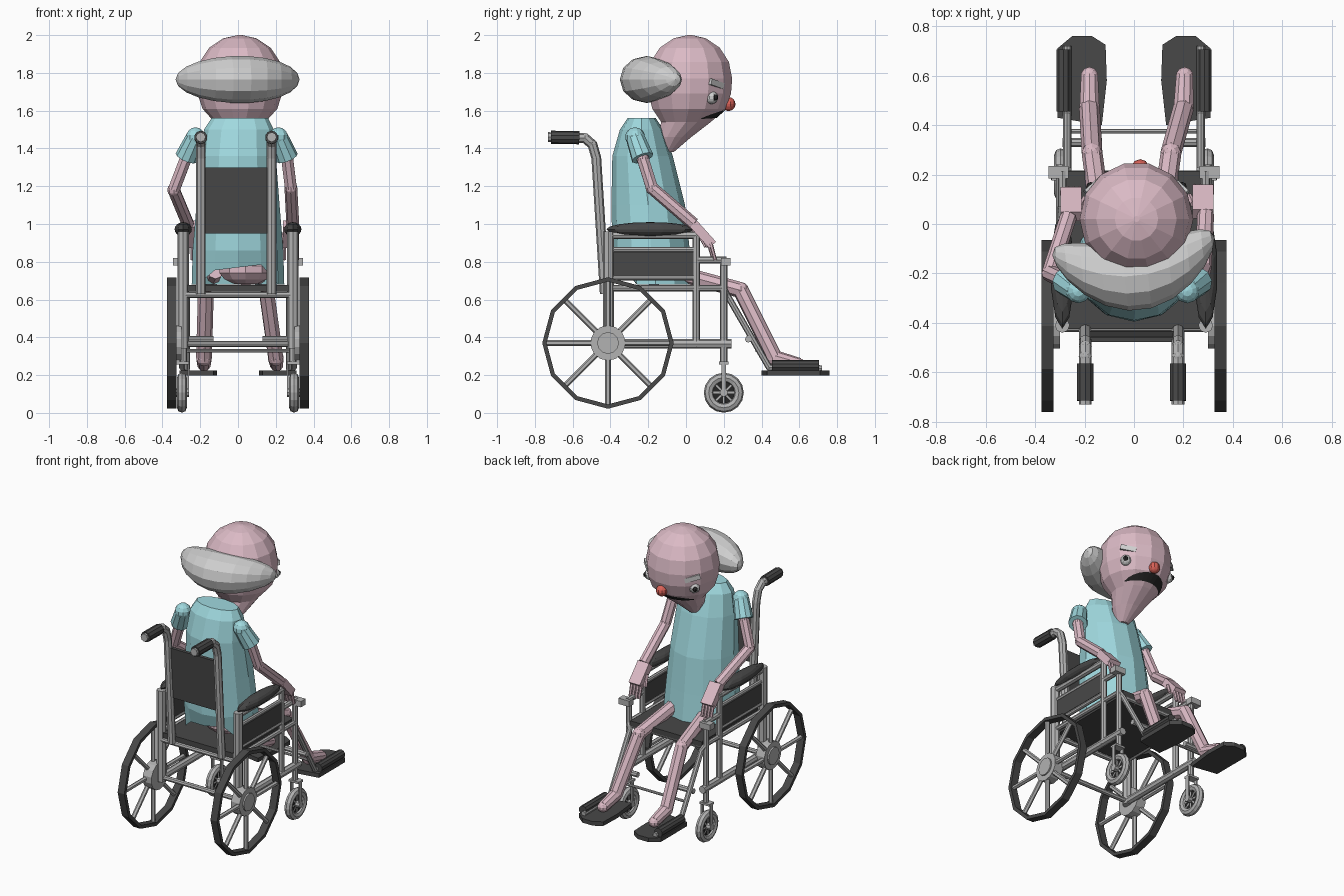
import bpy, bmesh, math
from mathutils import Vector, Matrix

if "Cube" in bpy.data.objects:
    bpy.data.objects.remove(bpy.data.objects["Cube"])


def mat(name, r, g, b):
    m = bpy.data.materials.new(name)
    m.diffuse_color = [(c / 255 / 12.92 if c < 11 else ((c / 255 + .055) / 1.055) ** 2.4)
                       for c in (r, g, b)] + [1]
    m.use_nodes = True
    m.node_tree.nodes["Principled BSDF"].inputs["Base Color"].default_value = m.diffuse_color
    return m


SKIN = mat("skin pink", 219, 186, 197)
SHIRT = mat("shirt blue", 160, 217, 223)
METAL = mat("metal grey", 178, 178, 178)
HAIR = mat("hair grey", 206, 206, 206)
DARK = mat("dark rubber", 72, 72, 72)
BLACK = mat("black", 38, 38, 38)
RED = mat("nose red", 218, 98, 88)


def finish(name, bm, material):
    bmesh.ops.recalc_face_normals(bm, faces=bm.faces)
    me = bpy.data.meshes.new(name)
    bm.to_mesh(me)
    bm.free()
    me.materials.append(material)
    ob = bpy.data.objects.new(name, me)
    bpy.context.collection.objects.link(ob)
    return ob


def rod(bm, a, b, r, r2=None, n=8):
    a, b = Vector(a), Vector(b)
    d = b - a
    m = Matrix.Translation((a + b) / 2) @ d.to_track_quat('Z', 'Y').to_matrix().to_4x4()
    bmesh.ops.create_cone(bm, cap_ends=True, segments=n, radius1=r,
                          radius2=r if r2 is None else r2, depth=d.length, matrix=m)


def ball(bm, c, size, u=10, v=7, rot=Matrix()):
    s = (size,) * 3 if isinstance(size, float) else size
    bmesh.ops.create_uvsphere(bm, u_segments=u, v_segments=v, radius=1,
                              matrix=Matrix.Translation(c) @ rot @ Matrix.Diagonal((*s, 1)))


def block(bm, c, size, rot=Matrix()):
    bmesh.ops.create_cube(bm, size=1, matrix=Matrix.Translation(c) @ rot @ Matrix.Diagonal((*size, 1)))


def path(name, pts, r, material, n=8):
    """Jointed tube through points."""
    bm = bmesh.new()
    for a, b in zip(pts, pts[1:]):
        rod(bm, a, b, r, n=n)
    for p in pts[1:-1]:
        ball(bm, p, r * 1.02, n, 6)
    return finish(name, bm, material)


def loft(bm, rings, n, phase=0, cap=(True, True)):
    """Stack of ellipses given as (z, x, y, rx, ry)."""
    loops = [[bm.verts.new((x + rx * math.cos(2 * math.pi * i / n + phase),
                            y + ry * math.sin(2 * math.pi * i / n + phase), z))
              for i in range(n)] for z, x, y, rx, ry in rings]
    for p, q in zip(loops, loops[1:]):
        for i in range(n):
            bm.faces.new((p[i], p[(i + 1) % n], q[(i + 1) % n], q[i]))
    for loop, use in zip((loops[0], loops[-1]), cap):
        if use:
            bm.faces.new(loop)
    return loops


# Head: round skull tapering into a pointed chin
HEAD = [(1.38, -.10, .035), (1.46, -.06, .09), (1.54, .0, .135), (1.61, .015, .198),
        (1.69, .02, .224), (1.77, .02, .23), (1.858, .02, .2125), (1.933, .02, .163),
        (1.983, .02, .088), (2.0, .02, .012)]
bm = bmesh.new()
loft(bm, [(z, .01, y, r, r) for z, y, r in HEAD], 14)
finish("head", bm, SKIN)


def on_head(az, z, off=.003):
    for (z0, y0, r0), (z1, y1, r1) in zip(HEAD, HEAD[1:]):
        if z0 <= z <= z1:
            t = (z - z0) / (z1 - z0)
            r = r0 + t * (r1 - r0) + off
            return (.01 + r * math.sin(az), y0 + t * (y1 - y0) + r * math.cos(az), z)


# Frowning mouth plate
bm = bmesh.new()
rows = []
for i in range(13):
    t = i / 6 - 1
    top = 1.605 - .045 * t * t
    low = top - .004 - .04 * (1 - t * t)
    rows.append([bm.verts.new(on_head(t * 1.05, z)) for z in (top, (top + low) / 2, low)])
for p, q in zip(rows, rows[1:]):
    for k in (0, 1):
        bm.faces.new((p[k], q[k], q[k + 1], p[k + 1]))
finish("mouth", bm, BLACK)

# Nose, eyes and brows
bm = bmesh.new()
ball(bm, (.025, .225, 1.635), .037, 10, 8)
finish("nose", bm, RED)
for s, side in ((-1, "left"), (1, "right")):
    eye = Vector((.01 + s * .168, .135, 1.67))
    d = Vector((s * .7, .7, 0)).normalized()
    bm = bmesh.new()
    ball(bm, eye, .035)
    finish(side + "_eye", bm, HAIR)
    bm = bmesh.new()
    ball(bm, eye + d * .024, .018, 8, 6)
    finish(side + "_pupil", bm, BLACK)
    bm = bmesh.new()
    rot = Matrix.Rotation(-s * math.radians(42), 4, 'Z') @ Matrix.Rotation(-s * math.radians(14), 4, 'Y')
    block(bm, (.01 + s * .165, .155, 1.742), (.1, .035, .032), rot)
    finish(side + "_brow", bm, HAIR)

# Hair: ellipsoid bent round the back of the head
bm = bmesh.new()
ball(bm, (0, 0, 0), (.125, .14, .33), 12, 11, Matrix.Rotation(math.pi / 2, 4, 'Y'))
for v in bm.verts:
    v.co.y += 1.1 * v.co.x ** 2
bmesh.ops.transform(bm, verts=bm.verts, matrix=Matrix.Translation((.01, -.21, 1.765))
                    @ Matrix.Rotation(math.radians(6), 4, 'Z'))
finish("hair", bm, HAIR)

# Shirt with the hem lifted at the back
bm = bmesh.new()
loops = loft(bm, [(.68, 0, -.16, .245, .20), (.86, 0, -.185, .24, .205), (1.1, 0, -.2, .22, .195),
                  (1.36, 0, -.23, .20, .16), (1.5, .005, -.235, .185, .115),
                  (1.56, .01, -.235, .15, .075)], 12, cap=(False, True))
for v in loops[0]:
    if v.co.y < -.2 and abs(v.co.x) < .2:
        v.co.z = .77 + .12 * v.co.x
finish("shirt", bm, SHIRT)
bm = bmesh.new()
ball(bm, (.04, -.17, .76), (.15, .15, .085))
finish("hips", bm, SKIN)

# Arms: sleeve, forearm, hand and fingers
for s, side, sh, cuff, elbow, wrist in (
        (-1, "left", (-.225, -.27, 1.46), (-.275, -.23, 1.35), (-.34, -.2, 1.18), (-.265, .03, 1.0)),
        (1, "right", (.215, -.27, 1.46), (.26, -.23, 1.35), (.28, -.18, 1.19), (.29, .04, 1.0))):
    bm = bmesh.new()
    ball(bm, sh, .052)
    rod(bm, sh, cuff, .05, .06, 10)
    finish(side + "_sleeve", bm, SHIRT)
    path(side + "_arm", [sh, cuff, elbow, wrist], .034, SKIN)
    bm = bmesh.new()
    w = Vector(wrist)
    rot = Matrix.Rotation(math.radians(42), 4, 'X')
    block(bm, w + Vector((-s * .01, .05, -.055)), (.085, .05, .15), rot)
    for k in range(4):
        x = -s * .01 + (k - 1.5) * .023
        rod(bm, w + Vector((x, .09, -.1)), w + Vector((x, .115, -.19)), .011, .009, 6)
    rod(bm, w + Vector((-s * .05, .04, -.05)), w + Vector((-s * .065, .075, -.12)), .013, .01, 6)
    finish(side + "_hand", bm, SKIN)

# Legs and bare feet
for side, hip, knee, ankle, toe in (
        ("left", (-.12, -.08, .75), (-.17, .29, .65), (-.18, .47, .29), (-.18, .60, .255)),
        ("right", (.10, -.08, .75), (.15, .29, .65), (.20, .47, .29), (.205, .60, .255))):
    path(side + "_leg", [hip, knee, ankle], .042, SKIN)
    bm = bmesh.new()
    ball(bm, ankle, .042)
    rod(bm, ankle, toe, .042, .036, 10)
    ball(bm, toe, (.036, .036, .033))
    finish(side + "_foot", bm, SKIN)

# Seat and backrest
bm = bmesh.new()
block(bm, (0, -.105, .66), (.54, .64, .035))
finish("seat", bm, DARK)
bm = bmesh.new()
block(bm, (-.01, -.455, 1.125), (.35, .02, .35), Matrix.Rotation(math.radians(4), 4, 'X'))
finish("backrest", bm, DARK)

# Push handles
for x, side in ((-.197, "left"), (.178, "right")):
    path(side + "_handle_tube", [(x, -.43, .63), (x, -.475, 1.35), (x, -.495, 1.42), (x, -.535, 1.455),
                                 (x, -.73, 1.46)], .026, METAL)
    bm = bmesh.new()
    rod(bm, (x, -.565, 1.457), (x, -.715, 1.459), .035, n=10)
    finish(side + "_grip", bm, DARK)

# Cross bars
bm = bmesh.new()
for y, z, r, w in ((-.41, .365, .016, .28), (-.42, .625, .016, .28), (.2, .64, .016, .28),
                   (.375, .33, .009, .27)):
    rod(bm, (-w, y, z), (w, y, z), r)
finish("cross_bars", bm, METAL)

for s, side in ((-1, "left"), (1, "right")):
    X = s * .29
    # Side frame
    bm = bmesh.new()
    for a, b, r in (((-.41, .34), (-.41, .96), .03), ((.055, .35), (.055, .95), .02),
                    ((-.41, .94), (.07, .94), .02), ((-.41, .865), (.055, .865), .014),
                    ((-.41, .715), (.055, .715), .014), ((.055, .81), (.215, .81), .018),
                    ((.2, .81), (.2, .26), .019), ((-.41, .365), (.24, .365), .025),
                    ((-.41, .66), (.2, .66), .016)):
        rod(bm, (X, *a), (X, *b), r)
    finish(side + "_frame", bm, METAL)
    bm = bmesh.new()
    block(bm, (X, -.18, .79), (.02, .46, .125))
    finish(side + "_side_panel", bm, DARK)
    bm = bmesh.new()
    ball(bm, (X, -.19, .972), (.048, .232, .038), 10, 8)
    finish(side + "_armrest", bm, DARK)

    # Big wheel: rim, spokes, hub
    bm = bmesh.new()
    C = Vector((s * .35, -.413, .37))
    prof = [(r, x) for r, x in ((.348, -.025), (.348, .025), (.325, .025), (.325, -.025))]
    rings = [[bm.verts.new(C + Vector((x, r * math.sin(i * math.pi / 6), r * math.cos(i * math.pi / 6))))
              for r, x in prof] for i in range(12)]
    for i in range(12):
        p, q = rings[i], rings[(i + 1) % 12]
        for k in range(4):
            bm.faces.new((p[k], p[(k + 1) % 4], q[(k + 1) % 4], q[k]))
    finish(side + "_wheel_rim", bm, DARK)
    bm = bmesh.new()
    for i in range(8):
        a = i * math.pi / 4
        rod(bm, C, C + Vector((0, math.sin(a), math.cos(a))) * (.33 if i % 2 == 0 else .322), .015, n=6)
    rod(bm, C + Vector((-s * .05, 0, 0)), C + Vector((s * .015, 0, 0)), .093, n=14)
    rod(bm, C, C + Vector((s * .025, 0, 0)), .058, n=12)
    finish(side + "_wheel_hub", bm, METAL)

    # Caster: tyre, disc, spokes, fork
    K = Vector((s * .297, .2, .107))
    bpy.ops.mesh.primitive_torus_add(major_segments=16, minor_segments=8, major_radius=.08,
                                     minor_radius=.026, location=K, rotation=(0, math.pi / 2, 0))
    tyre = bpy.context.object
    tyre.name = side + "_caster_tyre"
    tyre.data.materials.append(METAL)
    bm = bmesh.new()
    rod(bm, K - Vector((.008, 0, 0)), K + Vector((.008, 0, 0)), .066, n=16)
    finish(side + "_caster_disc", bm, BLACK)
    bm = bmesh.new()
    for i in range(8):
        a = i * math.pi / 4
        rod(bm, K, K + Vector((0, math.sin(a), math.cos(a))) * .068, .01, n=6)
    rod(bm, K - Vector((.038, 0, 0)), K + Vector((.038, 0, 0)), .022)
    for f in (-.033, .033):
        block(bm, K + Vector((f, 0, .075)), (.008, .026, .17))
    block(bm, K + Vector((0, 0, .157)), (.075, .05, .014))
    finish(side + "_caster_fork", bm, METAL)

    # Leg rest tube, bracket and footplate
    path(side + "_leg_rest", [(s * .29, .2, .66), (s * .27, .22, .62), (s * .27, .44, .24),
                              (s * .27, .72, .235)], .017, METAL)
    bm = bmesh.new()
    rod(bm, (s * .29, .33, .39), (s * .13, .33, .39), .018)
    block(bm, (s * .305, .21, .80), (.08, .05, .04))
    finish(side + "_bracket", bm, METAL)
    bm = bmesh.new()
    rod(bm, (s * .285, .455, .25), (s * .285, .705, .25), .03, n=10)
    finish(side + "_plate_roll", bm, DARK)
    bm = bmesh.new()
    outline = [(.31, .43), (.31, .71), (.25, .76), (.17, .76), (.115, .725), (.11, .58), (.13, .40)]
    f = bm.faces.new([bm.verts.new((s * x, y, .197)) for x, y in outline])
    ext = bmesh.ops.extrude_face_region(bm, geom=[f])["geom"]
    bmesh.ops.translate(bm, vec=(0, 0, .028), verts=[v for v in ext if isinstance(v, bmesh.types.BMVert)])
    finish(side + "_footplate", bm, DARK)
